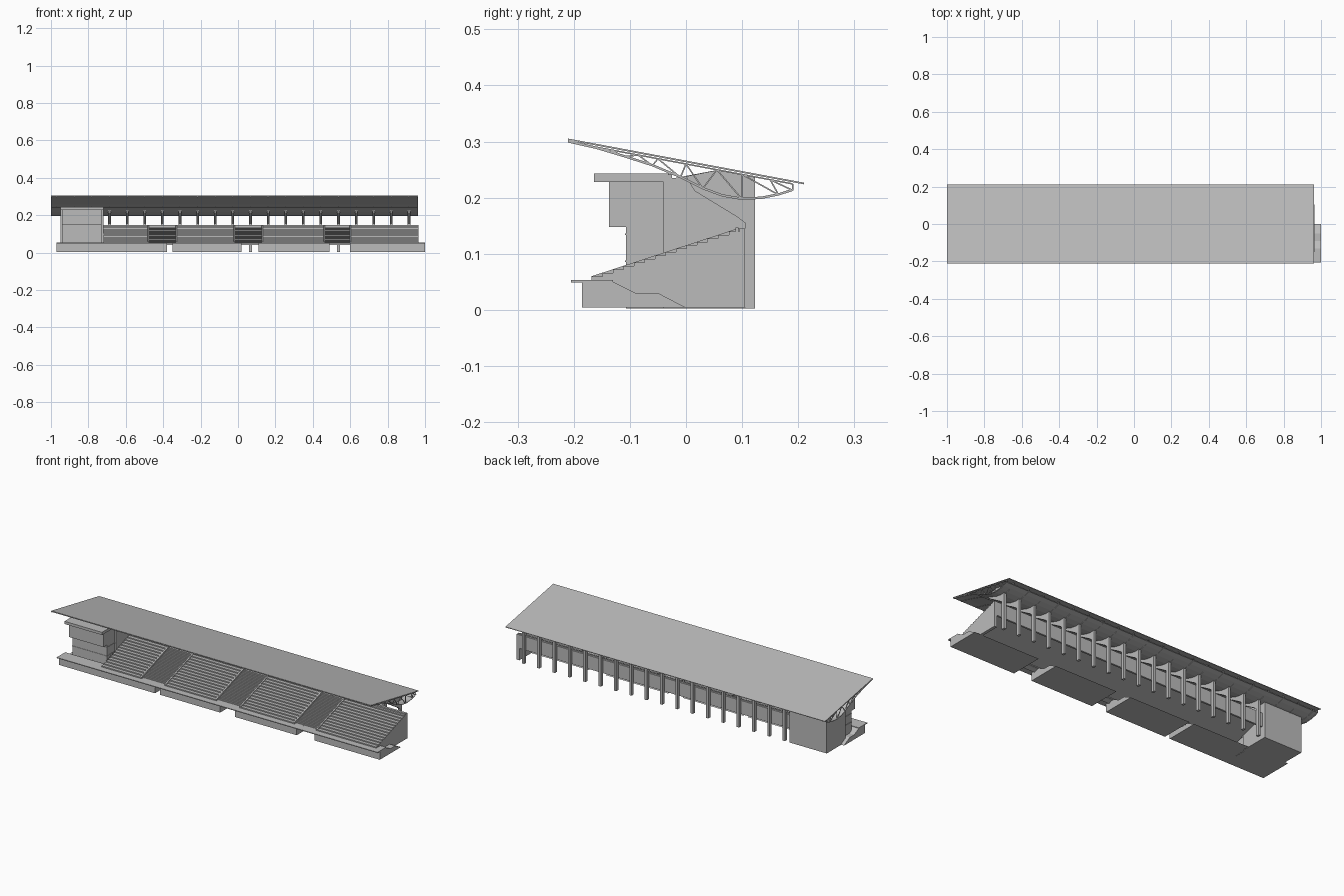
import bpy, bmesh
from mathutils import Vector

if "Cube" in bpy.data.objects:
    bpy.data.objects.remove(bpy.data.objects["Cube"])


def material(name, value):
    m = bpy.data.materials.new(name)
    m.use_nodes = True
    col = (value, value, value, 1)
    m.diffuse_color = col
    m.node_tree.nodes["Principled BSDF"].inputs["Base Color"].default_value = col
    return m


GREY = material("concrete grey", 0.5)


def finish(name, bm):
    bmesh.ops.recalc_face_normals(bm, faces=bm.faces)
    me = bpy.data.meshes.new(name)
    bm.to_mesh(me)
    bm.free()
    me.materials.append(GREY)
    ob = bpy.data.objects.new(name, me)
    bpy.context.collection.objects.link(ob)
    return ob


def add_prism(bm, profile, x0, x1):
    """Extrude a (y, z) outline from x0 to x1."""
    face = bm.faces.new([bm.verts.new((x0, y, z)) for y, z in profile])
    out = bmesh.ops.extrude_face_region(bm, geom=[face])
    moved = [v for v in out["geom"] if isinstance(v, bmesh.types.BMVert)]
    bmesh.ops.translate(bm, verts=moved, vec=(x1 - x0, 0, 0))


def prisms(name, profile, spans):
    bm = bmesh.new()
    for x0, x1 in spans:
        add_prism(bm, profile, x0, x1)
    return finish(name, bm)


def rect(y0, y1, z0, z1):
    return [(y0, z0), (y1, z0), (y1, z1), (y0, z1)]


def box(name, x0, x1, y0, y1, z0, z1):
    return prisms(name, rect(y0, y1, z0, z1), [(x0, x1)])


def bar(p, q, t):
    """Outline of a thin bar between two (y, z) points."""
    p, q = Vector(p), Vector(q)
    d = (q - p).normalized() * t / 2
    n = Vector((-d.y, d.x))
    return [p + n, q + n, q - n, p - n]


def steps(y0, z0, y1, z1, count):
    """Stair outline climbing from front to back."""
    dy, dz = (y1 - y0) / count, (z1 - z0) / count
    pts = []
    for i in range(count):
        pts += [(y0 + i * dy, z0 + i * dz), (y0 + i * dy, z0 + (i + 1) * dz)]
    return pts + [(y1, z1)]


# Ground-level blocks and front walkway
block = [(-.185, .004), (-.185, .05), (-.13, .05), (-.09, .03), (-.05, .03), (0, .004)]
blocks = [(-.97, -.38), (-.35, .02), (.11, .49), (.6, 1)]
prisms("base_blocks", block, blocks)
prisms("front_walkway", rect(-.205, -.13, .049, .053), [(-.97, 1)])

# Raked seating, with lower stair aisles between the sections
underside = [(.095, .125), (-.165, .042)]
sections = [(-.72, -.48), (-.33, -.02), (.13, .46), (.6, .955)]
prisms("seating_tiers", steps(-.168, .053, .095, .14, 14) + underside, sections)
aisles = [(-.48, -.33), (-.02, .13), (.46, .6)]
prisms("stair_aisles", steps(-.16, .05, .095, .135, 28) + underside, aisles)
cheek = [(-.168, .045), (-.168, .06), (.095, .146), (.095, .125)]
prisms("aisle_cheeks", cheek, [(x - .004, x + .004) for a in aisles for x in a])

# End wall and back wall of the seating
wall = steps(-.168, .053, .095, .14, 14) + [(.105, .14), (.105, .004), (-.168, .004)]
prisms("end_wall", wall, [(.95, .966)])
box("back_wall", -.72, .966, .095, .105, .07, .145)
box("back_parapet", -.72, .966, .088, .094, .14, .147)

# Building at one end
box("end_building", -.95, -.72, -.04, .123, .002, .235)
box("building_front", -.94, -.73, -.107, -.04, .002, .148)
box("upper_room", -.94, -.73, -.137, -.04, .148, .228)
box("building_canopy", -.95, -.72, -.164, -.025, .228, .243)
prisms("building_ledges", rect(-.109, -.04, .085, .088), [(-.942, -.728)])
prisms("building_upper_ledge", rect(-.109, -.04, .133, .136), [(-.942, -.728)])
gable = [(-.02, .235), (.06, .25), (.123, .238), (.123, .23), (-.02, .23)]
prisms("building_gables", gable, [(-.95, -.94), (-.73, -.72)])

# Rear columns with forward-reaching roof brackets
pitch = .0942
columns = [-.687 + i * pitch for i in range(18)]
column = [(.105, .002), (.123, .002), (.123, .238), (.06, .25), (.0, .238),
          (.015, .212), (.092, .165), (.105, .155)]
prisms("columns", column, [(x - .007, x + .007) for x in columns])

# Sloping roof sheet


def roof_z(y):
    return .266 - .187 * y


X0, X1 = -1, .962
prisms("roof_sheet", [(-.21, roof_z(-.21)), (.21, roof_z(.21)),
                      (.21, roof_z(.21) - .003), (-.21, roof_z(-.21) - .003)], [(X0, X1)])

# Curved lower skin below the roof
lower = [(-.21, .3), (-.16, .288), (-.11, .273), (-.06, .257), (-.01, .236), (.03, .216),
         (.065, .203), (.1, .197), (.135, .199), (.165, .205), (.19, .213)]
skin = lower + [(y, z + .003) for y, z in reversed(lower)]
prisms("lower_skin", skin, [(X0, X1)])
box("lower_beam", X0, X1, -.032, -.028, .24, .247)

# Roof trusses in line with the columns
bm = bmesh.new()
top = [(y, roof_z(y) - .006) for y in (-.21, -.135, -.085, -.05, 0, .055, .1, .15, .19)]
bottom = [lower[i] for i in (1, 2, 3, 4, 5, 7, 9, 10)]
members = [(top[0], top[-1])]
members += list(zip(lower, lower[1:]))
for i, b in enumerate(bottom):
    members += [(top[i], b), (b, top[i + 1])]
for x in [X0 + .004] + [-.97 + i * pitch for i in range(21)] + [X1 - .004]:
    for p, q in members:
        add_prism(bm, bar(p, q, .0025), min(x, X1 - .004) - .0015, min(x, X1 - .004) + .0015)
finish("roof_trusses", bm)
